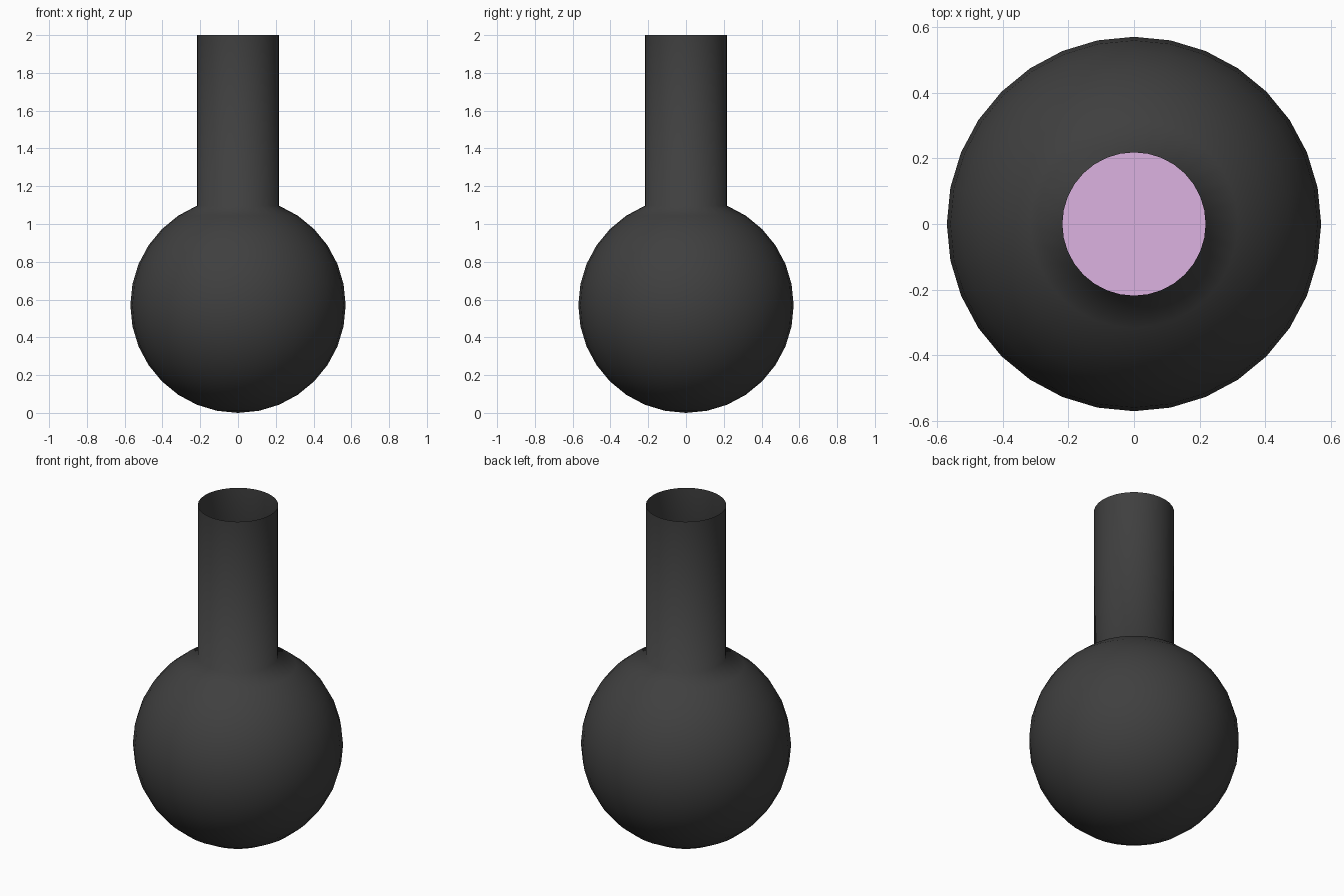
import bpy, bmesh
from math import pi, sin, cos

if "Cube" in bpy.data.objects:
    bpy.data.objects.remove(bpy.data.objects["Cube"])

RADIUS, SIDES, STEP = 0.57, 32, pi / 16


def material(name, colour):
    mat = bpy.data.materials.new(name)
    mat.diffuse_color = colour
    mat.use_nodes = True
    mat.node_tree.nodes["Principled BSDF"].inputs["Base Color"].default_value = mat.diffuse_color
    return mat


def lathe(name, profile, mat, angle, cap_top=False):
    """Revolve (radius, z) rings above a bottom pole at the first point."""
    bm = bmesh.new()
    pole = bm.verts.new((0, 0, profile[0][1]))
    rings = [[bm.verts.new((r * cos(2 * pi * i / SIDES), r * sin(2 * pi * i / SIDES), z))
              for i in range(SIDES)] for r, z in profile[1:]]
    for i in range(SIDES):
        j = (i + 1) % SIDES
        bm.faces.new((pole, rings[0][j], rings[0][i]))
        for low, high in zip(rings, rings[1:]):
            bm.faces.new((low[i], low[j], high[j], high[i]))
    if cap_top:
        bm.faces.new(rings[-1])
    mesh = bpy.data.meshes.new(name)
    bm.to_mesh(mesh)
    bm.free()
    mesh.materials.append(mat)
    obj = bpy.data.objects.new(name, mesh)
    bpy.context.collection.objects.link(obj)
    bpy.context.view_layer.objects.active = obj
    obj.select_set(True)
    bpy.ops.object.shade_smooth_by_angle(angle=angle)
    obj.select_set(False)
    return obj


def arc(radius, rings):
    return [(radius * sin(k * STEP), RADIUS - radius * cos(k * STEP)) for k in range(rings + 1)]


# Round flask whose upper ring is drawn up into an open neck
bulb = arc(RADIUS, 14)
lathe("flask", bulb + [(bulb[-1][0], 2.0)], material("dark_glass", (0.05, 0.05, 0.05, 1)), pi)

# Liquid filling the lower half of the bulb
lathe("liquid", arc(RADIUS - 0.008, 8), material("pink_liquid", (0.72, 0.45, 0.75, 1)), pi / 6, cap_top=True)
